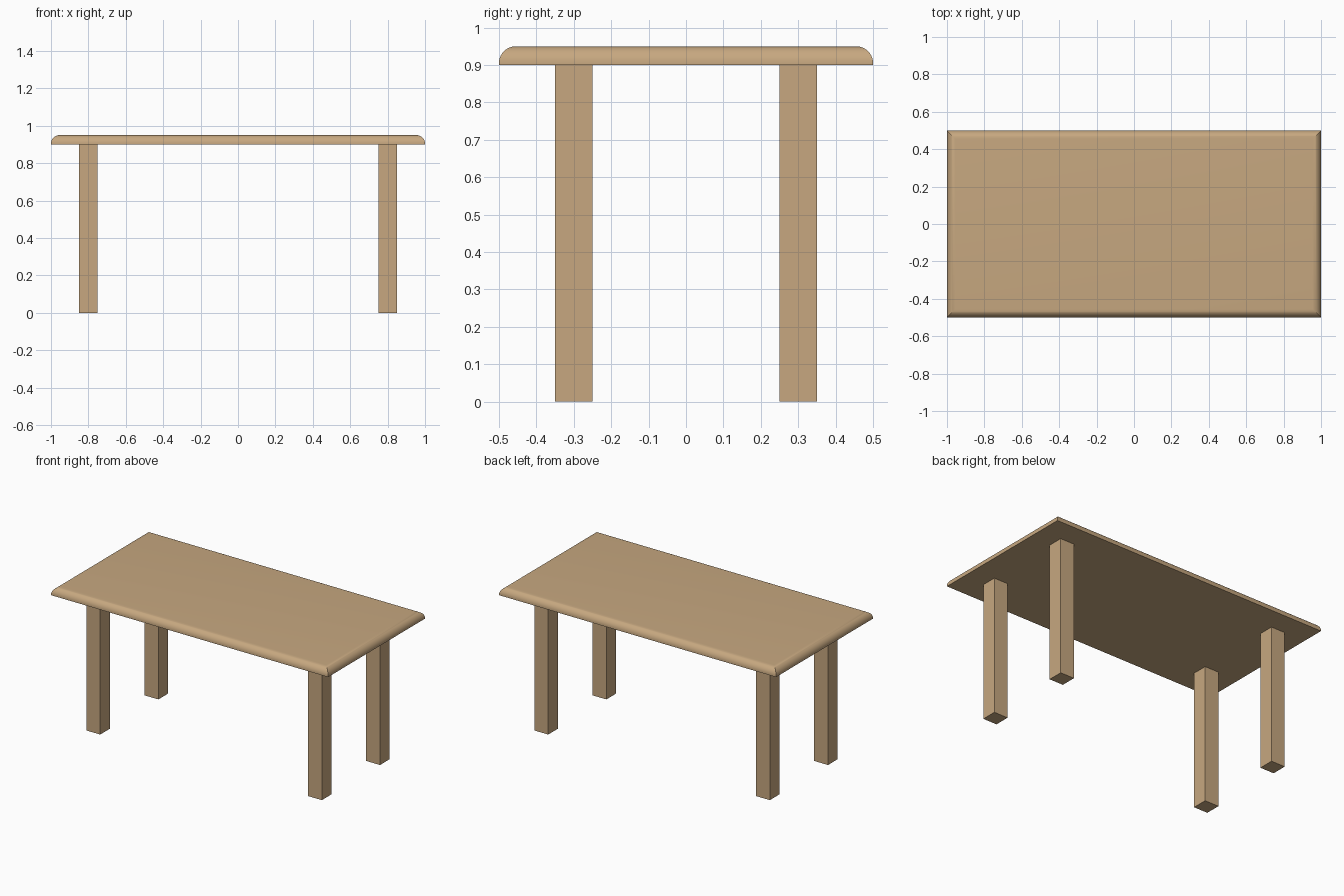
import bpy, bmesh, math
from mathutils import Matrix

if "Cube" in bpy.data.objects:
    bpy.data.objects.remove(bpy.data.objects["Cube"])

wood = bpy.data.materials.new("tan wood")
wood.diffuse_color = (0.57, 0.39, 0.215, 1)
wood.use_nodes = True
wood.node_tree.nodes["Principled BSDF"].inputs["Base Color"].default_value = wood.diffuse_color


def box(name, center, size, round_top=0):
    bm = bmesh.new()
    bmesh.ops.create_cube(bm, size=1, matrix=Matrix.Diagonal((*size, 1)))
    if round_top:
        top = [e for e in bm.edges if all(v.co.z > 0 for v in e.verts)]
        bmesh.ops.bevel(bm, geom=top, offset=round_top, offset_type='OFFSET',
                        segments=10, profile=0.5, affect='EDGES')
    mesh = bpy.data.meshes.new(name)
    bm.to_mesh(mesh)
    bm.free()
    mesh.materials.append(wood)
    obj = bpy.data.objects.new(name, mesh)
    obj.location = center
    bpy.context.collection.objects.link(obj)
    return obj


# Tabletop: flat slab with rounded upper rim and mitred corners
top = box("tabletop", (0, 0, 0.925), (2, 1, 0.05), round_top=0.045)
bpy.context.view_layer.objects.active = top
top.select_set(True)
bpy.ops.object.shade_smooth_by_angle(angle=math.radians(30))

# Four square legs
for x, side in ((-0.8, "left"), (0.8, "right")):
    for y, end in ((-0.3, "front"), (0.3, "back")):
        box(f"{end}_{side}_leg", (x, y, 0.45), (0.1, 0.1, 0.9))
